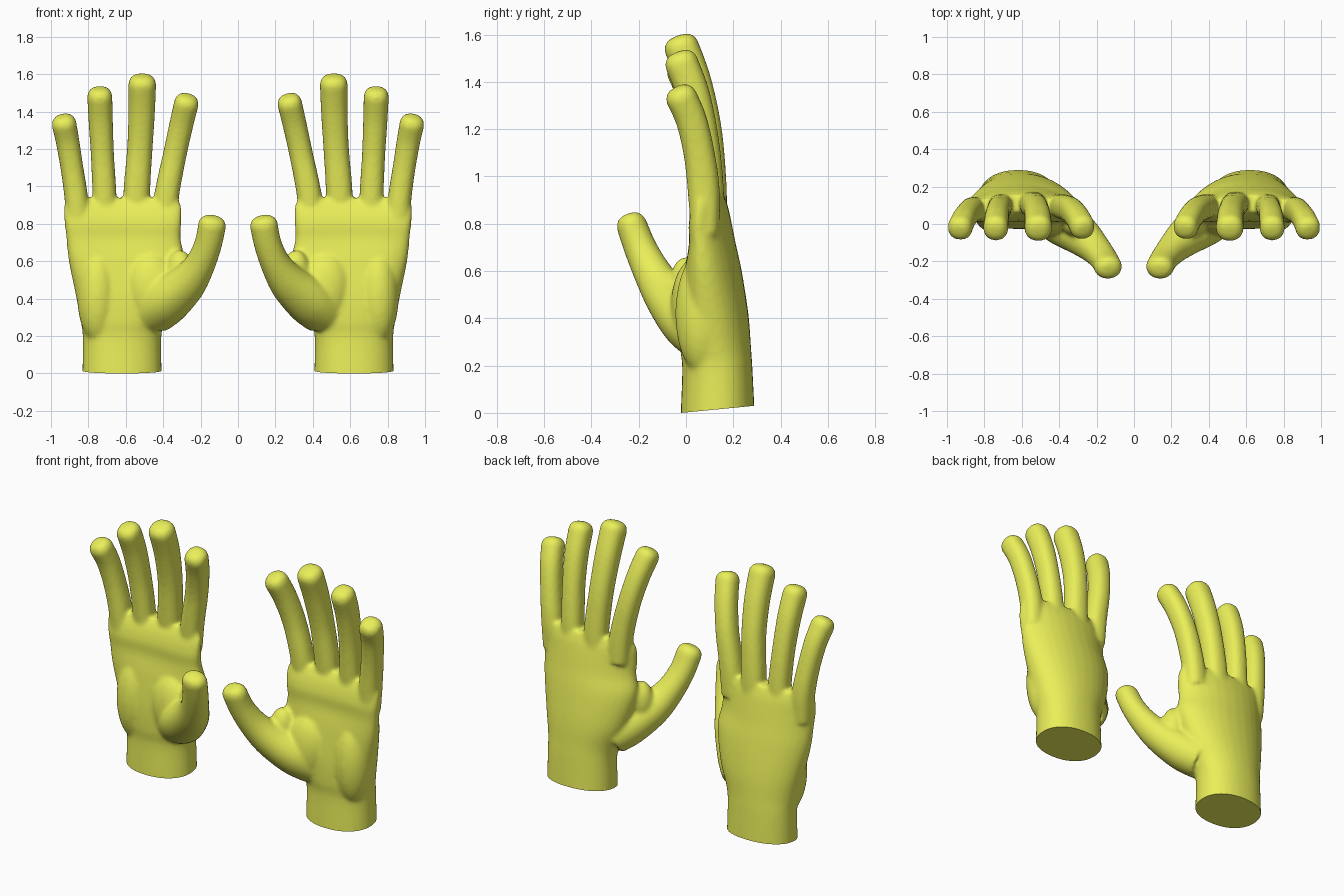
import bpy, bmesh
from math import cos, sin, pi, copysign
from mathutils import Vector, Matrix

if "Cube" in bpy.data.objects:
    bpy.data.objects.remove(bpy.data.objects["Cube"])

N = 32


def spline(keys, steps=6):
    """Catmull-Rom interpolation of tuples."""
    k = [keys[0]] + list(keys) + [keys[-1]]
    out = []
    for i in range(1, len(k) - 2):
        for s in range(steps):
            t = s / steps
            out.append(tuple(0.5 * (2*b + (c-a)*t + (2*a-5*b+4*c-d)*t*t + (3*b-a-3*c+d)*t**3)
                             for a, b, c, d in zip(*k[i-1:i+3])))
    return out + [tuple(keys[-1])]


def outline(power):
    """Unit superellipse."""
    e = 2 / power
    pts = []
    for i in range(N):
        a = 2 * pi * i / N
        c, s = cos(a), sin(a)
        pts.append((copysign(abs(c)**e, c), copysign(abs(s)**e, s)))
    return pts


def loft(bm, rings):
    vs = [[bm.verts.new(p) for p in r] for r in rings]
    for a, b in zip(vs, vs[1:]):
        for i in range(N):
            j = (i + 1) % N
            bm.faces.new((a[i], a[j], b[j], b[i]))
    bm.faces.new(vs[0][::-1])
    bm.faces.new(vs[-1])


def digit(bm, keys, power=2.3):
    """Tube along (x, y, z, half width, half depth) keys with a blunt rounded tip."""
    path = spline(keys)
    pts = [Vector(p[:3]) for p in path]
    rad = [p[3:] for p in path]
    end = (pts[-1] - pts[-2]).normalized()
    tip, (w, d) = pts[-1], rad[-1]
    for off, k in ((0.016, 0.95), (0.032, 0.82), (0.043, 0.6), (0.048, 0.3)):
        pts.append(tip + end * off)
        rad.append((w * k, d * k))
    rings = []
    for i, p in enumerate(pts):
        t = (pts[min(i+1, len(pts)-1)] - pts[max(i-1, 0)]).normalized()
        u = (Vector((1, 0, 0)) - t * t.x).normalized()
        v = t.cross(u)
        rings.append([p + u*(c*rad[i][0]) + v*(s*rad[i][1]) for c, s in outline(power)])
    loft(bm, rings)


def pad(bm, centre, radii, tilt=0):
    m = Matrix.Translation(centre) @ Matrix.Rotation(tilt, 4, 'Y') @ Matrix.Diagonal((*radii, 1))
    bmesh.ops.create_uvsphere(bm, u_segments=32, v_segments=20, radius=1, matrix=m)


bm = bmesh.new()

# wrist and palm: z, centre x, half width, front y, back y, arch
palm = [(-0.10, 0.62, 0.212, -0.022, 0.290, 0.0),
        (0.00, 0.62, 0.212, -0.022, 0.290, 0.0),
        (0.19, 0.62, 0.210, -0.016, 0.281, 0.0),
        (0.28, 0.615, 0.226, -0.025, 0.275, 0.01),
        (0.42, 0.60, 0.268, -0.025, 0.264, 0.02),
        (0.60, 0.597, 0.308, -0.005, 0.236, 0.04),
        (0.72, 0.612, 0.306, 0.015, 0.210, 0.05),
        (0.80, 0.615, 0.312, 0.015, 0.194, 0.05),
        (0.88, 0.617, 0.316, 0.035, 0.176, 0.045),
        (0.935, 0.618, 0.300, 0.065, 0.155, 0.04)]
loft(bm, [[(cx + w*c, (f+b)/2 + s*(b-f)/2 - k*c*c, z) for c, s in outline(2.2)]
          for z, cx, w, f, b, k in spline(palm)])

# fingers
digit(bm, [(0.395, 0.10, 0.80, 0.065, 0.06), (0.378, 0.092, 0.97, 0.066, 0.066),
           (0.338, 0.075, 1.17, 0.063, 0.067), (0.303, 0.035, 1.33, 0.064, 0.068),
           (0.276, -0.015, 1.445, 0.066, 0.068)])
digit(bm, [(0.545, 0.115, 0.80, 0.07, 0.06), (0.541, 0.105, 0.98, 0.071, 0.066),
           (0.525, 0.082, 1.20, 0.068, 0.069), (0.515, 0.035, 1.40, 0.071, 0.073),
           (0.512, -0.02, 1.55, 0.074, 0.074)])
digit(bm, [(0.71, 0.105, 0.80, 0.065, 0.06), (0.715, 0.093, 0.98, 0.064, 0.065),
           (0.725, 0.070, 1.17, 0.062, 0.067), (0.734, 0.030, 1.35, 0.065, 0.070),
           (0.739, -0.02, 1.482, 0.067, 0.071)])
digit(bm, [(0.85, 0.08, 0.76, 0.065, 0.06), (0.865, 0.075, 0.94, 0.063, 0.068),
           (0.888, 0.055, 1.10, 0.061, 0.066), (0.911, 0.022, 1.24, 0.063, 0.066),
           (0.930, -0.02, 1.335, 0.066, 0.067)])
# thumb
digit(bm, [(0.46, 0.08, 0.33, 0.13, 0.12), (0.38, 0.01, 0.39, 0.13, 0.12),
           (0.275, -0.07, 0.48, 0.105, 0.10), (0.205, -0.135, 0.58, 0.082, 0.082),
           (0.160, -0.19, 0.69, 0.074, 0.07), (0.138, -0.23, 0.795, 0.075, 0.065)], 2.1)

# ball of the thumb, heel of the palm, thumb web
pad(bm, (0.45, 0.03, 0.44), (0.15, 0.095, 0.21), 0.2)
pad(bm, (0.75, 0.07, 0.42), (0.11, 0.115, 0.26))
pad(bm, (0.31, 0.0, 0.54), (0.075, 0.07, 0.12))

me = bpy.data.meshes.new("hand_parts")
bm.to_mesh(me)
bm.free()
src = bpy.data.objects.new("hand_parts", me)
bpy.context.collection.objects.link(src)

# fuse the parts into one smooth skin
rm = src.modifiers.new("fuse", 'REMESH')
rm.mode = 'VOXEL'
rm.voxel_size = 0.011
sm = src.modifiers.new("soften", 'SMOOTH')
sm.factor = 0.5
sm.iterations = 9
dg = bpy.context.evaluated_depsgraph_get()
skin = bpy.data.meshes.new_from_object(src.evaluated_get(dg))
bpy.data.objects.remove(src)

mat = bpy.data.materials.new("yellow")
mat.diffuse_color = (0.82, 0.86, 0.10, 1)
mat.use_nodes = True
mat.node_tree.nodes["Principled BSDF"].inputs["Base Color"].default_value = mat.diffuse_color

# the two mirrored hands, each cut flat at the wrist
for name, side in (("right_hand", 1), ("left_hand", -1)):
    bm = bmesh.new()
    bm.from_mesh(skin)
    cut = bmesh.ops.bisect_plane(bm, geom=bm.verts[:] + bm.edges[:] + bm.faces[:],
                                 plane_co=(0, -0.02, 0), plane_no=(0, -0.097, 1), clear_inner=True)
    rim = [e for e in cut['geom_cut'] if isinstance(e, bmesh.types.BMEdge)]
    bmesh.ops.holes_fill(bm, edges=rim, sides=0)
    for v in bm.verts:
        v.co.x *= side
    bmesh.ops.recalc_face_normals(bm, faces=bm.faces)
    me = bpy.data.meshes.new(name)
    bm.to_mesh(me)
    bm.free()
    me.materials.clear()
    me.materials.append(mat)
    ob = bpy.data.objects.new(name, me)
    bpy.context.collection.objects.link(ob)
    bpy.ops.object.select_all(action='DESELECT')
    ob.select_set(True)
    bpy.context.view_layer.objects.active = ob
    bpy.ops.object.shade_smooth_by_angle(angle=0.9)
